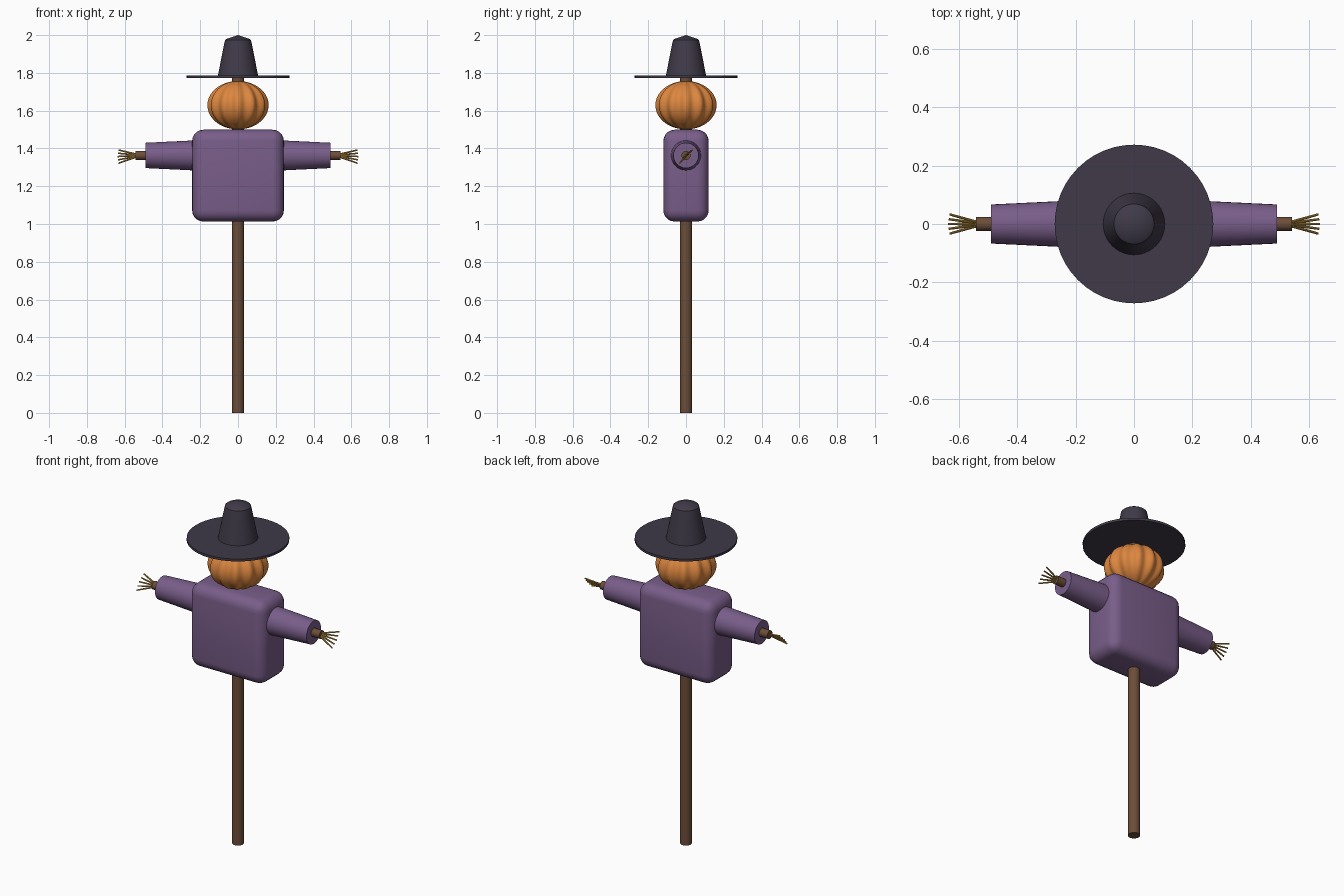
import bpy, bmesh, math
from mathutils import Vector

if "Cube" in bpy.data.objects:
    bpy.data.objects.remove(bpy.data.objects["Cube"])


def material(name, rgb):
    m = bpy.data.materials.new(name)
    m.diffuse_color = (*rgb, 1)
    m.use_nodes = True
    m.node_tree.nodes["Principled BSDF"].inputs["Base Color"].default_value = m.diffuse_color
    return m


WOOD = material("wood", (0.15, 0.075, 0.04))
CLOTH = material("cloth", (0.19, 0.11, 0.25))
ORANGE = material("pumpkin", (0.72, 0.24, 0.05))
FELT = material("felt", (0.05, 0.042, 0.065))
STRAW = material("straw", (0.5, 0.28, 0.05))


def finish(name, bm, mat, angle=40):
    bmesh.ops.recalc_face_normals(bm, faces=bm.faces)
    me = bpy.data.meshes.new(name)
    bm.to_mesh(me)
    bm.free()
    ob = bpy.data.objects.new(name, me)
    bpy.context.collection.objects.link(ob)
    me.materials.append(mat)
    bpy.ops.object.select_all(action='DESELECT')
    ob.select_set(True)
    bpy.context.view_layer.objects.active = ob
    bpy.ops.object.shade_smooth_by_angle(angle=math.radians(angle))
    return ob


def rod(name, a, b, r1, r2, mat, sides=24):
    """Tapered cylinder from point a to point b."""
    a, b = Vector(a), Vector(b)
    bm = bmesh.new()
    bmesh.ops.create_cone(bm, cap_ends=True, segments=sides, radius1=r1,
                          radius2=r2, depth=(b - a).length)
    rot = (b - a).to_track_quat('Z', 'Y').to_matrix().to_4x4()
    bmesh.ops.transform(bm, matrix=rot, verts=bm.verts)
    bmesh.ops.translate(bm, vec=(a + b) / 2, verts=bm.verts)
    return finish(name, bm, mat)


def lathe(name, profile, mat, sides=48):
    """Spin an (r, z) profile about the z axis."""
    bm = bmesh.new()
    vs = [bm.verts.new((r, 0, z)) for r, z in profile]
    es = [bm.edges.new(p) for p in zip(vs, vs[1:])]
    bmesh.ops.spin(bm, geom=vs + es, axis=(0, 0, 1), cent=(0, 0, 0),
                   angle=2 * math.pi, steps=sides)
    bmesh.ops.remove_doubles(bm, verts=bm.verts, dist=1e-4)
    return finish(name, bm, mat)


ARM_Z = 1.363

# Wooden post and crossbar
rod("post", (0, 0, 0), (0, 0, 1.78), 0.032, 0.032, WOOD)
rod("crossbar", (-0.542, 0, ARM_Z), (0.542, 0, ARM_Z), 0.024, 0.024, WOOD)

# Rounded coat body
bm = bmesh.new()
bmesh.ops.create_cube(bm, size=1)
bmesh.ops.scale(bm, vec=(0.486, 0.24, 0.486), verts=bm.verts)
bmesh.ops.translate(bm, vec=(0, 0, 1.256), verts=bm.verts)
bmesh.ops.bevel(bm, geom=bm.edges[:], offset=0.06, segments=5, profile=0.5,
                affect='EDGES')
finish("coat", bm, CLOTH)

# Sleeves and straw hands on both sides; each fan lies in a diagonal plane
for side, s in (("left", -1), ("right", 1)):
    rod(side + "_sleeve", (s * 0.18, 0, ARM_Z), (s * 0.49, 0, ARM_Z),
        0.082, 0.067, CLOTH, 32)
    for i in range(5):
        t = (i - 2) / 2
        tip = (s * (0.638 - 0.006 * abs(t)), 0.033 * t, ARM_Z - 0.006 + 0.035 * t)
        rod(f"{side}_straw_{i + 1}", (s * 0.525, 0.003 * t, ARM_Z + 0.003 * t),
            tip, 0.005, 0.004, STRAW, 8)

# Ribbed pumpkin head
bm = bmesh.new()
bmesh.ops.create_uvsphere(bm, u_segments=96, v_segments=32, radius=1)
for v in bm.verts:
    a = math.atan2(v.co.y, v.co.x)
    k = 0.162 * (0.95 + 0.05 * math.cos(12 * a))
    v.co = Vector((v.co.x * k, v.co.y * k, 1.629 + v.co.z * 0.128))
finish("pumpkin_head", bm, ORANGE, 60)

# Hat with wide brim and tapered crown
lathe("hat_brim", [(0, 1.773), (0.272, 1.773), (0.272, 1.787), (0, 1.787)], FELT)
lathe("hat_crown", [(0, 1.78), (0.107, 1.78), (0.088, 1.88), (0.069, 1.973),
                    (0.06, 1.98), (0, 2.0)], FELT)
